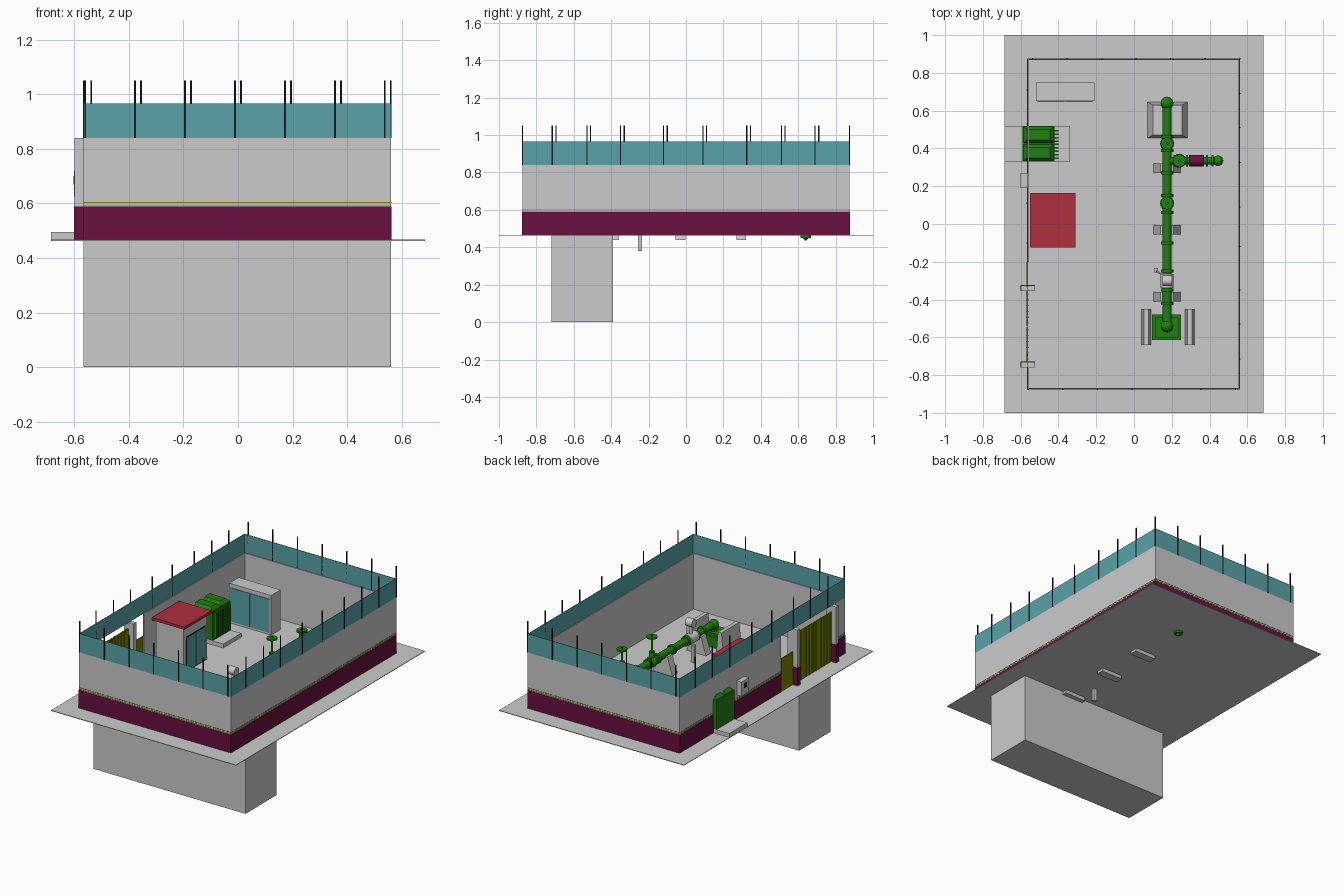
import bpy, bmesh, math
from mathutils import Vector

cube = bpy.data.objects.get("Cube")
if cube:
    bpy.data.objects.remove(cube, do_unlink=True)


def material(name, r, g, b):
    m = bpy.data.materials.new(name)
    m.use_nodes = True
    m.diffuse_color = (r, g, b, 1)
    bsdf = next(n for n in m.node_tree.nodes if n.type == 'BSDF_PRINCIPLED')
    bsdf.inputs["Base Color"].default_value = (r, g, b, 1)
    return m


GREY = material("concrete grey", .6, .6, .6)
MAROON = material("maroon", .14, .005, .05)
TEAL = material("teal mesh", .1, .37, .39)
GREEN = material("pipe green", .015, .22, .006)
RED = material("roof red", .42, .03, .05)
OLIVE = material("gate olive", .2, .23, .0)
BLACK = material("post black", .01, .01, .015)

GROUND, WALL_TOP, MESH_TOP = .465, .84, .965
X0, X1, Y0, Y1 = -.565, .56, -.875, .875


def finish(name, bm, mat, smooth=False):
    bmesh.ops.recalc_face_normals(bm, faces=bm.faces)
    me = bpy.data.meshes.new(name)
    bm.to_mesh(me)
    bm.free()
    me.materials.append(mat)
    ob = bpy.data.objects.new(name, me)
    bpy.context.collection.objects.link(ob)
    if smooth:
        bpy.ops.object.select_all(action='DESELECT')
        ob.select_set(True)
        bpy.context.view_layer.objects.active = ob
        bpy.ops.object.shade_smooth_by_angle(angle=math.radians(40))
    return ob


def box(name, mat, x, y, z, tx=0, ty=0):
    """Box from ranges; the top is drawn in by tx and ty on each side."""
    bm = bmesh.new()
    bmesh.ops.create_cube(bm, size=1)
    for v in bm.verts:
        top = v.co.z > 0
        sx, sy = math.copysign(1, v.co.x), math.copysign(1, v.co.y)
        v.co = (x[sx > 0] - sx * tx * top, y[sy > 0] - sy * ty * top, z[top])
    return finish(name, bm, mat)


def rod(name, mat, a, b, r, sides=16, r2=None):
    a, b = Vector(a), Vector(b)
    bm = bmesh.new()
    bmesh.ops.create_cone(bm, cap_ends=True, segments=sides, radius1=r,
                          radius2=r if r2 is None else r2, depth=(b - a).length)
    rot = (b - a).to_track_quat('Z', 'Y').to_matrix()
    for v in bm.verts:
        v.co = rot @ v.co + (a + b) / 2
    return finish(name, bm, mat, True)


def ball(name, mat, c, r):
    bm = bmesh.new()
    bmesh.ops.create_uvsphere(bm, u_segments=16, v_segments=10, radius=r)
    bmesh.ops.translate(bm, verts=bm.verts, vec=c)
    return finish(name, bm, mat, True)


# Ground plate and basement block
box("ground_plate", GREY, (-.685, .685), (-1, 1), (GROUND - .002, GROUND + .002))
box("basement", GREY, (X0, X1), (-.72, -.39), (0, GROUND))


# Perimeter walls: grey inside, maroon plinth and thin trim outside
def wall(name, axis, at, out, span):
    def layer(part, mat, near, far, z):
        depth = sorted((at + out * near, at + out * far))
        rng = (span, depth) if axis == 'x' else (depth, span)
        box(name + part, mat, *rng, z)
    layer("", GREY, -.008, 0, (GROUND, WALL_TOP))
    layer("_plinth", MAROON, 0, .002, (GROUND, .588))
    for z in (.592, .602):
        layer("_trim", OLIVE, 0, .0015, (z, z + .003))


wall("front_wall", 'x', Y0, -1, (X0, X1))
wall("back_wall", 'x', Y1, 1, (X0, X1))
wall("left_wall", 'y', X1, 1, (Y0, Y1))
wall("right_wall_rear", 'y', X0, -1, (-.2, Y1))
wall("right_wall_front", 'y', X0, -1, (Y0, -.755))

# Mesh fence with posts above the walls
for x in (X0, X1 - .003):
    box("fence_side", TEAL, (x, x + .003), (Y0, Y1), (WALL_TOP, MESH_TOP))
for y in (Y0, Y1 - .003):
    box("fence_end", TEAL, (X0, X1), (y, y + .003), (WALL_TOP, MESH_TOP))


def post(x, y):
    box("fence_post", BLACK, (x - .003, x + .003), (y - .003, y + .003), (WALL_TOP, 1.05))


for i in range(7):
    post(-.56 + i * .183, Y0)
    post(-.538 + i * .183, Y1)
for y in (-.715, -.53, -.35, -.12, .09, .325, .51, .69):
    post(X1, y)
    post(X0, y + .02)

# Gate pillars, gate leaves and wicket
for y in (-.745, -.34):
    box("gate_pillar", GREY, (-.598, -.525), (y - .014, y + .014), (.588, WALL_TOP))
    box("pillar_base", MAROON, (-.6, -.523), (y - .016, y + .016), (GROUND, .588))
for a, b in ((-.73, -.545), (-.54, -.355)):
    box("gate_leaf", OLIVE, (-.568, -.562), (a, b), (.47, .8))
    for i in range(6):
        y = a + (b - a) * (i + .5) / 6
        box("gate_rib", OLIVE, (-.571, -.559), (y - .003, y + .003), (.47, .8))
box("wicket", OLIVE, (-.568, -.562), (-.32, -.2), (.47, .69))

# Meter box on the wall
box("meter_box", GREY, (-.6, X0), (.19, .27), (.625, .72))
box("meter_window", BLACK, (-.602, -.6), (.215, .245), (.67, .7))

# Guard hut
box("hut", GREY, (-.535, -.33), (-.105, .145), (GROUND, .772))
box("hut_roof", RED, (-.55, -.31), (-.125, .165), (.772, .79))
box("hut_door_frame", BLACK, (-.33, -.327), (-.08, .125), (.47, .7))
for y in (-.075, .025):
    box("hut_door", TEAL, (-.327, -.324), (y, y + .095), (.475, .695))

# Transformer on its slab, with cooling fins
box("transformer_slab", GREY, (-.685, -.34), (.33, .52), (.468, .495))
box("transformer", GREEN, (-.59, -.42), (.33, .52), (.495, .69))
for y in (.335, .43):
    box("transformer_cap", GREEN, (-.585, -.425), (y, y + .085), (.69, .71), .02, .015)
for i in range(9):
    y = .345 + i * .018
    box("cooling_fin", GREEN, (-.42, -.4), (y, y + .008), (.51, .68))

# Glazed cabinet
box("cabinet", GREY, (-.52, -.21), (.65, .75), (GROUND, .732))
for x in (-.51, -.362):
    box("cabinet_glass", TEAL, (x, x + .142), (.646, .65), (.48, .705))

# Main pipe, with flanges along it
PX, PZ, R = .175, .59, .024
rod("main_pipe", GREEN, (PX, -.54, PZ), (PX, .62, PZ), R)
for y in (-.42, -.35, -.25, -.1, .06, .15, .27, .39, .46):
    rod("pipe_flange", GREEN, (PX, y - .008, PZ), (PX, y + .008, PZ), .033)

# Bends down into the ground at both ends
for y, low in ((-.54, .5), (.64, .45)):
    ball("pipe_bend", GREEN, (PX, y, PZ), .034)
    rod("drop_pipe", GREEN, (PX, y, PZ), (PX, y, low), .027)
rod("pipe_tip", GREEN, (PX, .64, .468), (PX, .64, .435), .032, 16, .003)

# Branch with a maroon valve body
BY = .335
rod("branch_pipe", GREEN, (PX, BY, PZ), (.45, BY, PZ), .02)
rod("branch_valve", MAROON, (.29, BY, PZ), (.37, BY, PZ), .03)
for x in (.21, .275, .38, .41):
    rod("branch_flange", GREEN, (x, BY, PZ), (x + .012, BY, PZ), .031)
ball("branch_bend", GREEN, (.445, BY, PZ), .028)
rod("branch_drop", GREEN, (.445, BY, PZ), (.445, BY, GROUND), .022)


# Hand-wheel valves
def valve(x, y, top):
    ball("valve_body", GREEN, (x, y, PZ), .037)
    rod("valve_bonnet", GREEN, (x, y, PZ), (x, y, PZ + .07), .018)
    rod("valve_stem", GREEN, (x, y, PZ), (x, y, top), .007)
    rod("hand_wheel", GREEN, (x, y, top - .02), (x, y, top - .01), .033)


valve(PX, .11, .77)
valve(.24, BY, .755)
valve(PX, .425, .7)

# Flow meter and its small sign post
rod("flow_meter", GREY, (PX, -.34, PZ), (PX, -.265, PZ), .035)
rod("meter_neck", GREY, (PX, -.3, PZ), (PX, -.3, .68), .012)
rod("meter_head", GREY, (PX - .025, -.3, .695), (PX + .025, -.3, .695), .027)
box("sign_post", GREY, (.105, .128), (-.257, -.234), (.38, .58))
rod("sign_arm", GREY, (.116, -.245, .575), (PX, -.29, .62), .004, 8)

# Tapered pipe supports
for y in (.295, -.03, -.385):
    box("pipe_support", GREY, (.095, .255), (y - .026, y + .026), (.44, .585), .045, 0)

# Rear hood where the pipe dives
box("rear_hood", GREY, (.07, .285), (.455, .645), (GROUND, .56), .03, .015)

# Front collector box between two sloped blocks
box("collector_box", GREEN, (.095, .25), (-.615, -.48), (GROUND, .54))
box("collector_lid", GREEN, (.11, .235), (-.6, -.495), (.54, .555))
for x in (.04, .27):
    box("collector_block", GREY, (x, x + .05), (-.64, -.45), (GROUND, .6), .012, 0)
